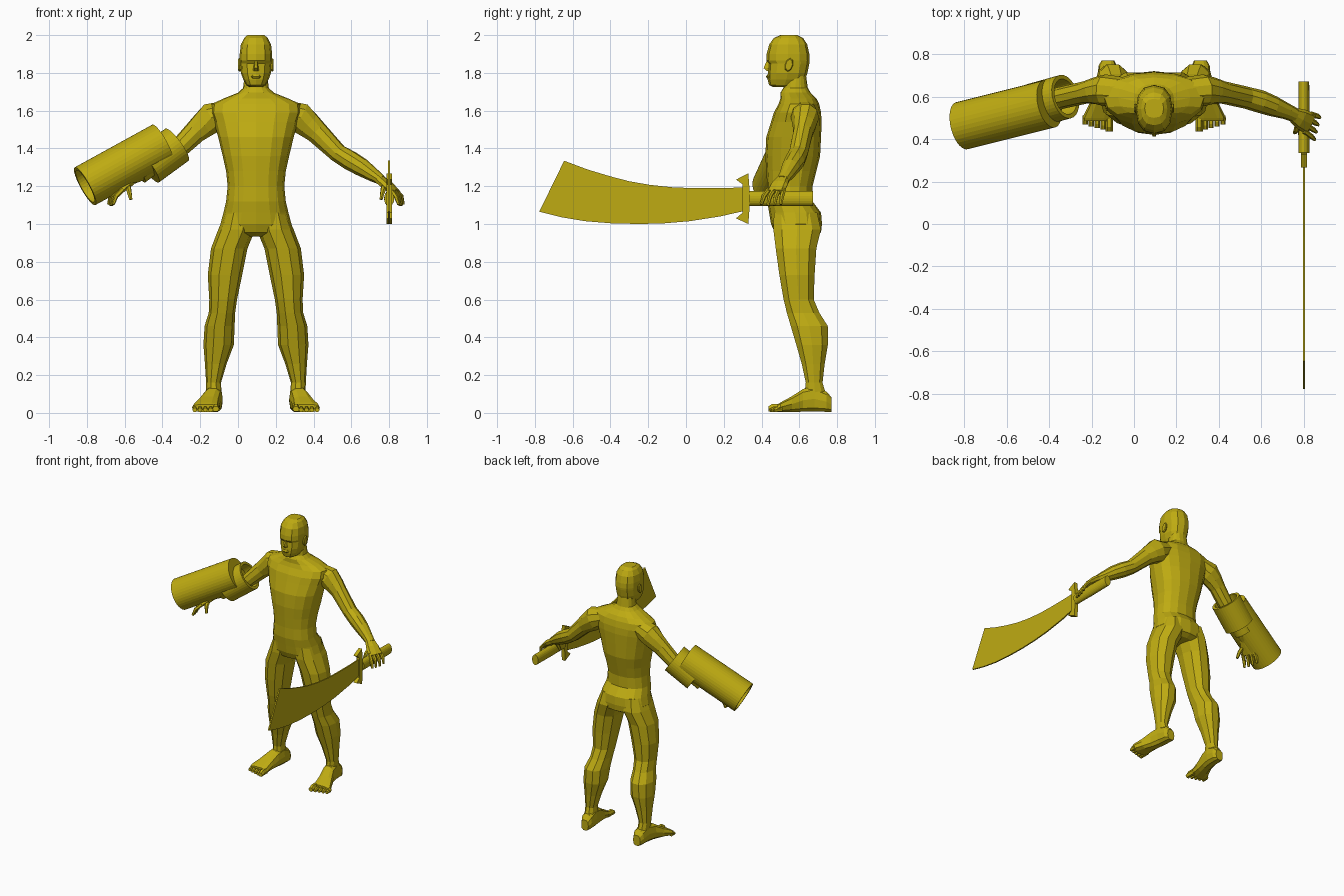
import bpy, bmesh, math
from mathutils import Vector

CX = 0.095  # body centre line

gold = bpy.data.materials.new("olive gold")
gold.diffuse_color = (0.52, 0.41, 0.006, 1)


def finish(name, bm):
    bmesh.ops.recalc_face_normals(bm, faces=bm.faces)
    me = bpy.data.meshes.new(name)
    bm.to_mesh(me)
    bm.free()
    me.materials.append(gold)
    ob = bpy.data.objects.new(name, me)
    bpy.context.collection.objects.link(ob)
    return ob


def loft(name, secs, n=12, p=2.0):
    """Skin of superellipse rings; each section is (centre, u axis, v axis)."""
    bm = bmesh.new()
    rings = []
    for c, u, v in secs:
        ring = []
        for i in range(n):
            a = 2 * math.pi * i / n
            ca, sa = math.cos(a), math.sin(a)
            cu = math.copysign(abs(ca) ** (2 / p), ca)
            sv = math.copysign(abs(sa) ** (2 / p), sa)
            ring.append(bm.verts.new(Vector(c) + Vector(u) * cu + Vector(v) * sv))
        rings.append(ring)
    for r0, r1 in zip(rings, rings[1:]):
        for i in range(n):
            j = (i + 1) % n
            bm.faces.new((r0[i], r0[j], r1[j], r1[i]))
    bm.faces.new(rings[0])
    bm.faces.new(rings[-1])
    return finish(name, bm)


def stack(name, rows, n=12, p=2.3):
    """Horizontal rings from (z, x0, x1, y front, y back)."""
    loft(name, [(((x0 + x1) / 2, (f + b) / 2, z), ((x1 - x0) / 2, 0, 0), (0, (b - f) / 2, 0))
                for z, x0, x1, f, b in rows], n, p)


def limb(name, s, rows, n=8, p=2.0):
    """Tube along a path of (offset, y, z, side radius, thickness radius)."""
    pts = [Vector((CX + s * r[0], r[1], r[2])) for r in rows]
    secs = []
    for i, r in enumerate(rows):
        t = (pts[min(i + 1, len(pts) - 1)] - pts[max(i - 1, 0)]).normalized()
        side = Vector((0, 0, 1)).cross(t).normalized()
        secs.append((pts[i], side * r[3], t.cross(side) * r[4]))
    loft(name, secs, n, p)


def lathe(name, origin, axis, profile, n=36):
    """Turned part: profile of (distance, radius) along the axis."""
    t = Vector(axis).normalized()
    u = Vector((0, 0, 1)).cross(t).normalized()
    v = t.cross(u)
    loft(name, [(Vector(origin) + t * d, u * r, v * r) for d, r in profile], n)


def plate(name, pts, x, half):
    """Flat (y, z) outline given thickness along x."""
    bm = bmesh.new()
    a = [bm.verts.new((x - half, y, z)) for y, z in pts]
    b = [bm.verts.new((x + half, y, z)) for y, z in pts]
    bm.faces.new(a)
    bm.faces.new(b)
    for i in range(len(pts)):
        j = (i + 1) % len(pts)
        bm.faces.new((a[i], a[j], b[j], b[i]))
    finish(name, bm)


def centred(rows):
    return [(z, CX - h, CX + h, f, b) for z, h, f, b in rows]


# torso with neck
stack("torso", centred([
    (1.79, .060, .53, .635), (1.72, .068, .515, .645), (1.695, .095, .50, .66),
    (1.665, .17, .50, .69), (1.635, .235, .49, .705), (1.59, .24, .465, .715),
    (1.54, .222, .45, .718), (1.46, .20, .425, .715), (1.36, .176, .42, .71),
    (1.28, .158, .425, .69), (1.20, .15, .43, .67), (1.12, .158, .43, .67),
    (1.06, .172, .44, .715), (1.00, .188, .45, .72), (.955, .17, .47, .715),
    (.935, .09, .51, .68)]), 16, 2.3)

# head
stack("head", centred([
    (2.0, .045, .50, .59), (1.985, .062, .465, .62), (1.95, .080, .44, .642),
    (1.90, .086, .427, .653), (1.865, .086, .425, .655), (1.85, .084, .437, .653),
    (1.80, .080, .433, .643), (1.765, .067, .432, .632), (1.735, .05, .44, .60),
    (1.725, .035, .46, .56)]), 12, 2.4)
stack("nose", centred([(1.862, .008, .424, .46), (1.825, .014, .408, .46),
                       (1.81, .016, .425, .46)]), 6)
stack("lips", centred([(1.79, .02, .43, .46), (1.78, .028, .423, .46),
                       (1.77, .02, .43, .46)]), 8)

for s, side in ((1, "left"), (-1, "right")):
    # ear
    loft(side + "_ear", [((CX + s * d, .545, 1.842), (0, r, 0), (0, r * .3, h))
                         for d, r, h in ((.07, .014, .025), (.088, .022, .036), (.094, .018, .03))], 8)

    # leg, rows: z, inner offset, outer offset, front, back
    legs = [(1.06, .03, .16, .46, .70), (.97, .004, .20, .457, .72),
            (.87, .045, .238, .47, .695), (.73, .073, .255, .49, .685),
            (.60, .10, .247, .513, .68), (.53, .11, .25, .53, .71),
            (.46, .113, .272, .55, .755), (.36, .117, .278, .58, .755),
            (.26, .155, .27, .61, .737), (.16, .185, .264, .632, .725),
            (.06, .18, .262, .62, .755)]
    stack(side + "_leg", [(z, CX + s * i, CX + s * o, f, b) for z, i, o, f, b in legs], 10, 2.2)

    # foot from heel to ball
    loft(side + "_foot", [((CX + s * d, y, h / 2 + .004), (w, 0, 0), (0, 0, h / 2))
                          for y, d, w, h in ((.77, .218, .03, .08), (.745, .219, .043, .11),
                                             (.68, .222, .046, .14), (.62, .232, .048, .125),
                                             (.56, .25, .058, .085), (.50, .266, .072, .052),
                                             (.485, .267, .07, .042))], 10, 2.8)
    # toes
    for i in range(5):
        d, r = .212 + .028 * i, .018 if i == 0 else .0125
        tip = .436 + .008 * i
        loft(f"{side}_toe_{i + 1}", [((CX + s * d, y, r * k + .004), (r, 0, 0), (0, 0, r * k))
                                     for y, k in ((.51, 1.3), (tip + .02, 1.3), (tip, .9))], 6)

    # arm
    limb(side + "_arm", s, [
        (.14, .62, 1.60, .07, .06), (.233, .63, 1.562, .075, .085),
        (.28, .627, 1.522, .063, .072), (.323, .62, 1.485, .053, .062),
        (.434, .595, 1.375, .052, .05), (.50, .577, 1.335, .054, .053),
        (.56, .555, 1.30, .049, .049), (.625, .53, 1.257, .038, .036),
        (.665, .512, 1.232, .034, .026)], 10)

    # hand, fingers and thumb
    limb(side + "_palm", s, [(.65, .518, 1.24, .033, .025), (.69, .496, 1.21, .048, .024),
                             (.735, .473, 1.17, .052, .015)], 8, 2.6)
    for i in range(4):
        k = -1 + i * 2 / 3
        limb(f"{side}_finger_{i + 1}", s, [
            (.722 + .016 * k, .478 + .04 * k, 1.182, .013, .013),
            (.755 + .014 * k, .46 + .048 * k, 1.147, .0125, .0125),
            (.768 + .012 * k, .45 + .052 * k, 1.095 + .008 * abs(k), .008, .008)], 6)
    limb(side + "_thumb", s, [(.68, .485, 1.215, .016, .016), (.672, .445, 1.175, .014, .014),
                              (.662, .43, 1.13, .009, .009)], 6)

# arm cannon: barrel, cuff around the forearm and inner sleeve
lathe("cannon_barrel", (-.81, .463, 1.2), (.856, .214, .471),
      [(.40, .096), (0, .096), (0, .114), (.48, .114)])
cuff_start, cuff_axis = (-.323, .60, 1.42), (-.787, -.22, -.575)
lathe("cannon_cuff", cuff_start, cuff_axis,
      [(.15, .085), (0, .085), (0, .105), (.2, .105)])
lathe("cannon_sleeve", cuff_start, cuff_axis, [(.19, .062), (.26, .062)])

# sword blade, guard and grip
SX = 0.8
plate("sword_blade", [
    (.335, 1.195), (.20, 1.19), (.07, 1.19), (-.06, 1.193), (-.19, 1.207), (-.30, 1.226),
    (-.40, 1.252), (-.52, 1.288), (-.645, 1.335), (-.777, 1.065), (-.66, 1.036), (-.535, 1.015),
    (-.40, 1.004), (-.245, 1.0), (-.11, 1.004), (.02, 1.015), (.18, 1.04), (.335, 1.075)], SX, .005)
plate("sword_guard", [
    (.33, 1.268), (.265, 1.235), (.30, 1.21), (.30, 1.06), (.265, 1.03), (.33, 1.0),
    (.337, 1.09), (.337, 1.175)], SX, .014)
loft("sword_grip", [((SX, y, 1.135), (r * .65, 0, 0), (0, 0, r))
                    for y, r in ((.335, .04), (.50, .041), (.672, .039))], 20)
